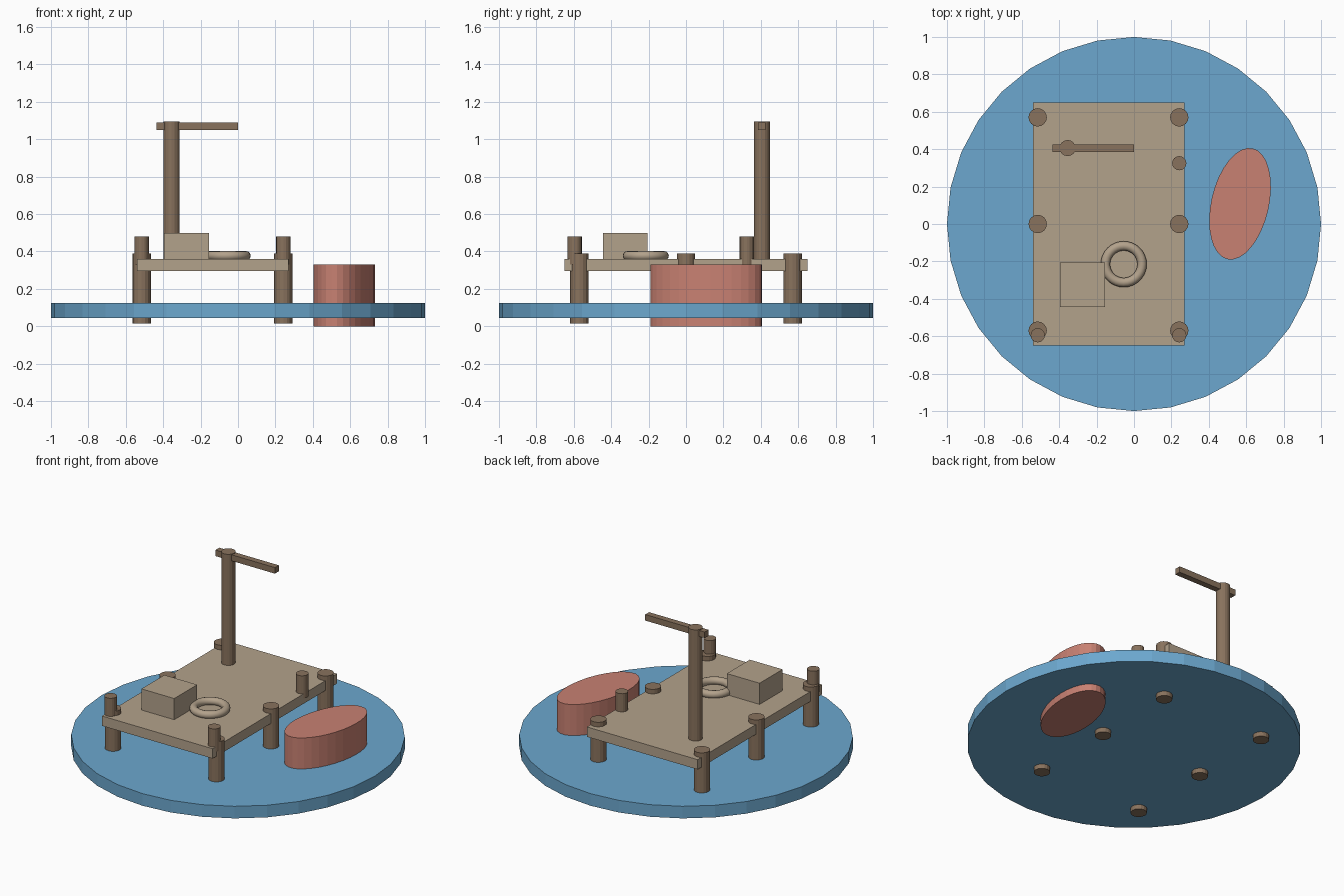
import bpy, math

cube = bpy.data.objects.get("Cube")
if cube:
    bpy.data.objects.remove(cube, do_unlink=True)


def make_material(name, rgb):
    mat = bpy.data.materials.new(name)
    mat.use_nodes = True
    color = (*rgb, 1.0)
    mat.diffuse_color = color
    mat.node_tree.nodes["Principled BSDF"].inputs["Base Color"].default_value = color
    return mat


water_blue = make_material("water blue", (0.15, 0.39, 0.62))
plank_tan = make_material("plank tan", (0.45, 0.36, 0.26))
post_brown = make_material("post brown", (0.25, 0.17, 0.11))
hull_red = make_material("hull red", (0.58, 0.22, 0.17))


def finish(name, mat):
    obj = bpy.context.object
    obj.name = name
    obj.data.materials.append(mat)
    return obj


def box(name, mat, x, y, z):
    """Box spanning the given (low, high) ranges."""
    bpy.ops.mesh.primitive_cube_add(size=1, location=[sum(r) / 2 for r in (x, y, z)])
    obj = finish(name, mat)
    obj.scale = [hi - lo for lo, hi in (x, y, z)]
    return obj


def post(name, mat, x, y, radius, low, high, sides=16):
    """Upright cylinder between two heights."""
    bpy.ops.mesh.primitive_cylinder_add(vertices=sides, radius=radius, depth=high - low,
                                        location=(x, y, (low + high) / 2))
    return finish(name, mat)


# Round water disc
post("water_disc", water_blue, 0, 0, 1, 0.045, 0.125, sides=32)

# Dock deck on two rows of piles
box("deck", plank_tan, (-0.54, 0.27), (-0.65, 0.65), (0.295, 0.36))
LEFT, RIGHT = 0.242, -0.515
for side, x in (("left", LEFT), ("right", RIGHT)):
    for place, y in (("front", -0.57), ("middle", 0), ("back", 0.57)):
        post(f"{place}_{side}_pile", post_brown, x, y, 0.049, 0.015, 0.39)

# Mooring bollards on the deck edge
for name, x, y in (("front_left", LEFT, -0.595), ("front_right", RIGHT, -0.595),
                   ("back_left", LEFT, 0.325)):
    post(f"{name}_bollard", post_brown, x, y, 0.038, 0.33, 0.48)

# Hoist mast with its arm
post("hoist_mast", post_brown, -0.355, 0.406, 0.043, 0.36, 1.095)
box("hoist_arm", post_brown, (-0.435, 0), (0.386, 0.426), (1.05, 1.09))

# Cargo: crate and coiled rope
box("crate", plank_tan, (-0.395, -0.155), (-0.445, -0.205), (0.36, 0.5))
bpy.ops.mesh.primitive_torus_add(major_radius=0.098, minor_radius=0.025, major_segments=32,
                                 minor_segments=12, location=(-0.055, -0.215, 0.377))
finish("rope_coil", plank_tan)
bpy.ops.object.shade_smooth_by_angle(angle=math.radians(40))

# Oval boat hull floating beside the dock
hull = post("boat_hull", hull_red, 0.567, 0.108, 1, 0, 0.33, sides=32)
hull.scale = (0.154, 0.304, 1)
hull.rotation_euler.z = -0.225
